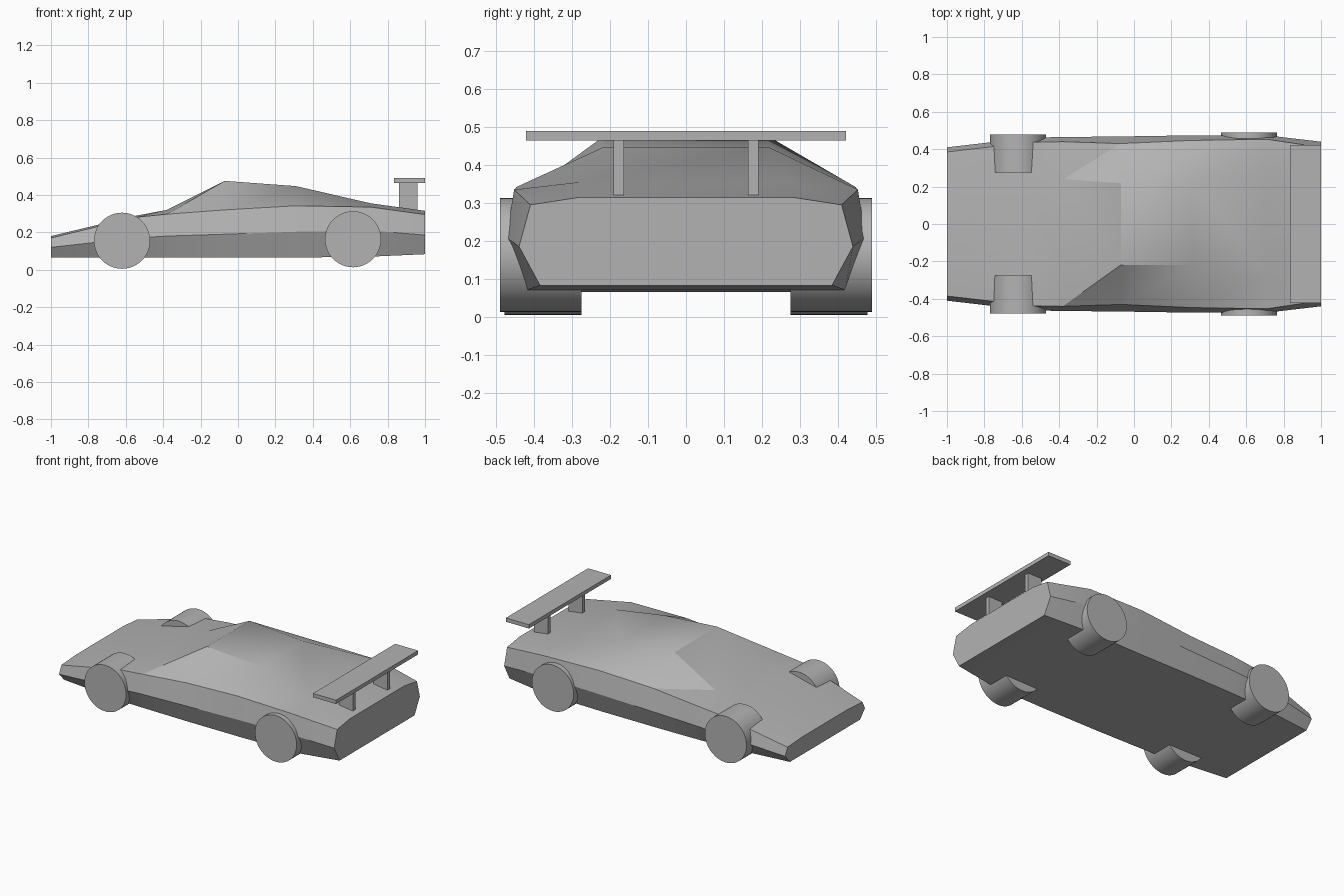
import bpy, bmesh
from math import radians

cube = bpy.data.objects.get("Cube")
if cube:
    bpy.data.objects.remove(cube)

GREY = (0.45, 0.45, 0.45, 1)
paint = bpy.data.materials.new("plain grey")
paint.use_nodes = True
paint.diffuse_color = GREY
paint.node_tree.nodes["Principled BSDF"].inputs["Base Color"].default_value = GREY


def finish(obj, name, smooth=True):
    obj.name = name
    obj.data.materials.append(paint)
    if smooth:
        bpy.ops.object.select_all(action="DESELECT")
        obj.select_set(True)
        bpy.context.view_layer.objects.active = obj
        bpy.ops.object.shade_smooth_by_angle(angle=radians(30))


def box(name, low, high):
    bpy.ops.mesh.primitive_cube_add(size=1)
    obj = bpy.context.object
    obj.location = [(a + b) / 2 for a, b in zip(low, high)]
    obj.scale = [b - a for a, b in zip(low, high)]
    finish(obj, name, smooth=False)


def wheel(name, x, z, inner, outer, radius=0.15):
    bpy.ops.mesh.primitive_cylinder_add(
        vertices=48, radius=radius, depth=abs(outer - inner),
        location=(x, (inner + outer) / 2, z), rotation=(radians(90), 0, 0))
    finish(bpy.context.object, name)


# Body stations: x, then (y, z) of sill, waist, shoulder and roof edge
STATIONS = [
    (-1.00, (.36, .065), (.41, .12), (.385, .17), (.24, .18)),
    (-.55, (.41, .065), (.462, .17), (.437, .28), (.24, .288)),
    (-.38, (.415, .065), (.465, .18), (.44, .297), (.24, .32)),
    (-.07, (.42, .065), (.468, .19), (.43, .32), (.218, .475)),
    (.31, (.42, .065), (.474, .203), (.447, .342), (.218, .447)),
    (.71, (.42, .07), (.474, .21), (.453, .335), (.28, .355)),
    (1.00, (.385, .083), (.44, .185), (.41, .295), (.28, .315)),
]

# Body shell lofted through the stations
bm = bmesh.new()
rings = []
for x, *half in STATIONS:
    ring = [(y, z) for y, z in half] + [(-y, z) for y, z in reversed(half)]
    rings.append([bm.verts.new((x, y, z)) for y, z in ring])
for a, b in zip(rings, rings[1:]):
    for i in range(8):
        j = (i + 1) % 8
        # Cabin sides fold along opposite diagonals on the two sides
        if i in (2, 4):
            bm.faces.new((a[i], a[j], b[i]))
            bm.faces.new((a[j], b[j], b[i]))
        else:
            bm.faces.new((a[i], a[j], b[j], b[i]))
bm.faces.new(rings[0])
bm.faces.new(rings[-1])
bmesh.ops.recalc_face_normals(bm, faces=bm.faces)
mesh = bpy.data.meshes.new("body")
bm.to_mesh(mesh)
bm.free()
body = bpy.data.objects.new("body", mesh)
bpy.context.collection.objects.link(body)
finish(body, "body")

# Wheels and wing posts on both sides
for side, s in (("left", 1), ("right", -1)):
    wheel("front_wheel_" + side, -.62, .155, .275 * s, .478 * s)
    wheel("rear_wheel_" + side, .615, .163, .275 * s, .49 * s)
    near, far = sorted((.164 * s, .191 * s))
    box("wing_post_" + side, (.86, near, .30), (.96, far, .47))

# Rear wing
box("rear_wing", (.835, -.422, .465), (1, .422, .49))
